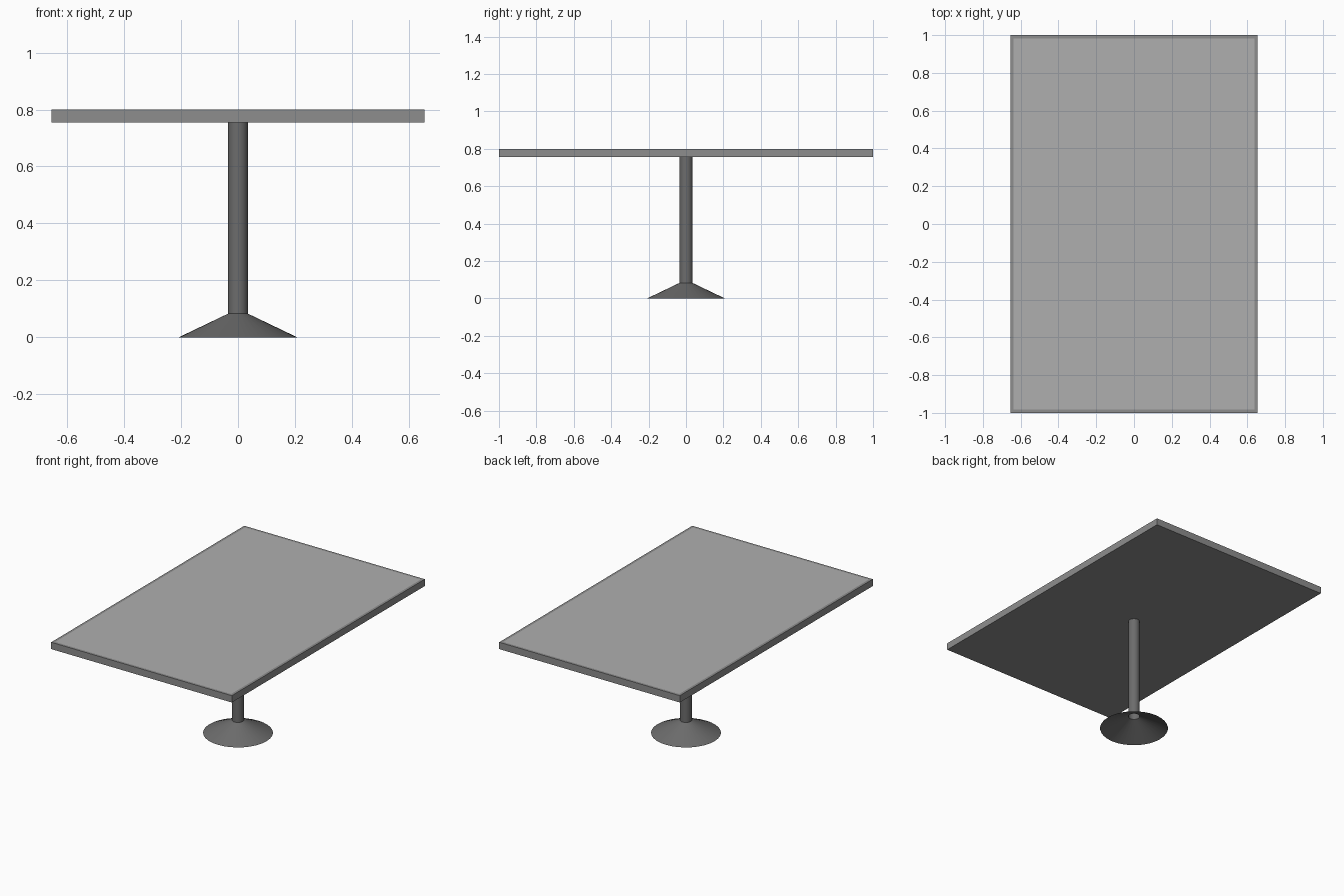
import bpy, bmesh, math

if "Cube" in bpy.data.objects:
    bpy.data.objects.remove(bpy.data.objects["Cube"])


def grey(name, v):
    m = bpy.data.materials.new(name)
    m.diffuse_color = (v, v, v, 1)
    m.use_nodes = True
    m.node_tree.nodes["Principled BSDF"].inputs["Base Color"].default_value = m.diffuse_color
    return m


def add_object(name, bm, *mats):
    mesh = bpy.data.meshes.new(name)
    bm.to_mesh(mesh)
    bm.free()
    obj = bpy.data.objects.new(name, mesh)
    bpy.context.collection.objects.link(obj)
    for m in mats:
        mesh.materials.append(m)
    return obj


edge_grey = grey("edge_grey", 0.27)
panel_grey = grey("panel_grey", 0.43)
metal_grey = grey("metal_grey", 0.15)

# Tabletop: slab with a flush, lighter panel inside a narrow border
bm = bmesh.new()
bmesh.ops.create_cube(bm, size=1)
bmesh.ops.scale(bm, vec=(1.31, 2.0, 0.045), verts=bm.verts)
bmesh.ops.translate(bm, vec=(0, 0, 0.7775), verts=bm.verts)
bm.normal_update()
top = max(bm.faces, key=lambda f: f.calc_center_median().z)
bmesh.ops.inset_region(bm, faces=[top], thickness=0.024)
top.material_index = 1
add_object("tabletop", bm, edge_grey, panel_grey)

# Pedestal: hollow flared foot running into an open tube
profile = [(0.208, 0.0), (0.035, 0.083), (0.035, 0.755)]
sides = 32
bm = bmesh.new()
rings = [[bm.verts.new((r * math.cos(2 * math.pi * i / sides),
                        r * math.sin(2 * math.pi * i / sides), z))
          for i in range(sides)] for r, z in profile]
for low, high in zip(rings, rings[1:]):
    for i in range(sides):
        j = (i + 1) % sides
        bm.faces.new((low[i], low[j], high[j], high[i]))
pedestal = add_object("pedestal", bm, metal_grey)

# Smooth sides, sharp crease between foot and tube
bpy.context.view_layer.objects.active = pedestal
pedestal.select_set(True)
bpy.ops.object.shade_smooth_by_angle(angle=math.radians(30))
